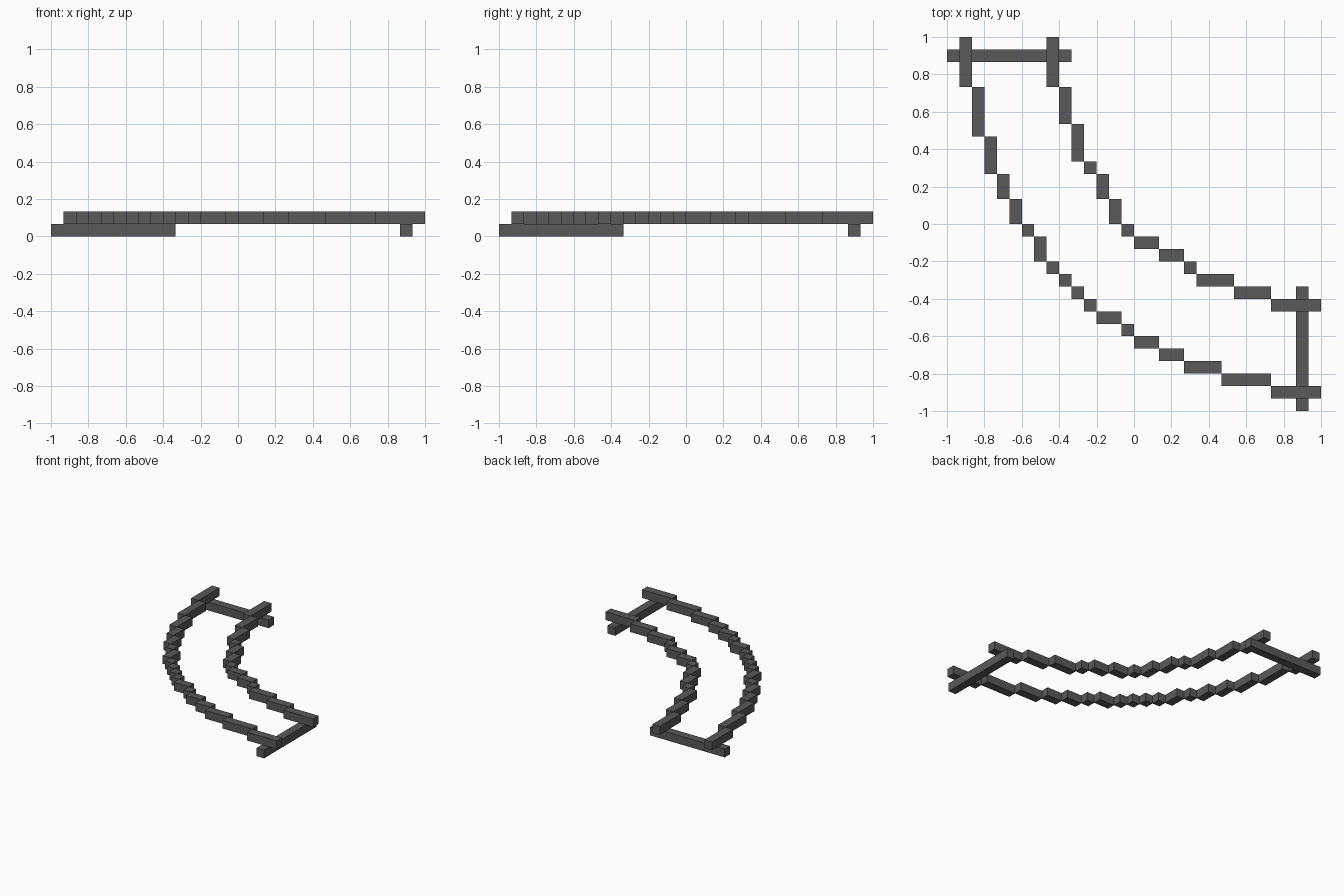
import bpy, bmesh

if "Cube" in bpy.data.objects:
    bpy.data.objects.remove(bpy.data.objects["Cube"])

U = 1 / 15  # grid step: bar thickness

steel = bpy.data.materials.new("dark grey metal")
steel.diffuse_color = (0.1, 0.1, 0.1, 1)
steel.use_nodes = True
steel.node_tree.nodes["Principled BSDF"].inputs["Base Color"].default_value = steel.diffuse_color


def add_box(bm, lo, hi):
    verts = bmesh.ops.create_cube(bm, size=1)["verts"]
    for v in verts:
        v.co = [((a + b) / 2 + c * (b - a)) * U for a, b, c in zip(lo, hi, v.co)]


def make(name, boxes):
    bm = bmesh.new()
    for lo, hi in boxes:
        add_box(bm, lo, hi)
    mesh = bpy.data.meshes.new(name)
    bm.to_mesh(mesh)
    bm.free()
    mesh.materials.append(steel)
    bpy.context.collection.objects.link(bpy.data.objects.new(name, mesh))


def stepped_rail(name, x, ys):
    """Steps one column right per run of y, then mirrored across x = y."""
    boxes = []
    for i, (top, bottom) in enumerate(zip(ys, ys[1:])):
        a = x + i
        boxes.append(((a, bottom, 1), (a + 1, top, 2)))
        if bottom != a:  # the middle block mirrors onto itself
            boxes.append(((bottom, a, 1), (top, a + 1, 2)))
    make(name, boxes)


# Curved rails
stepped_rail("outer_rail", -14, [15, 11, 7, 4, 2, 0, -1, -3, -4, -5, -6])
stepped_rail("inner_rail", -7, [15, 11, 8, 5, 4, 2, 0, -1])

# Sleepers under both ends
make("back_sleeper", [((-15, 13, 0), (-5, 14, 1))])
make("right_sleeper", [((13, -15, 0), (14, -5, 1))])
